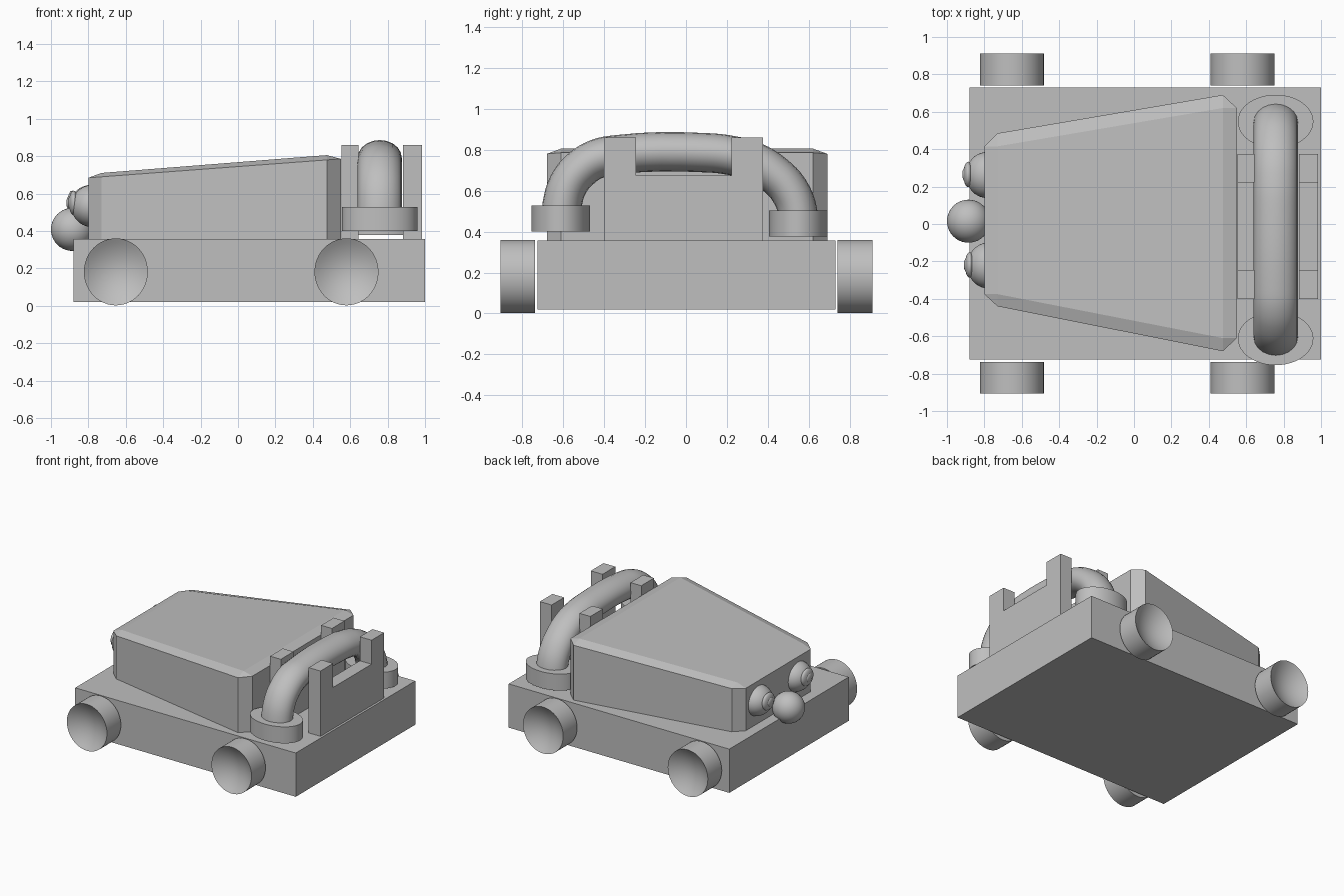
import bpy
import bmesh
from math import pi, radians
from mathutils import Matrix

old = bpy.data.objects.get("Cube")
if old:
    bpy.data.objects.remove(old, do_unlink=True)

grey = bpy.data.materials.new("plain_grey")
grey.use_nodes = True
colour = (0.52, 0.52, 0.52, 1)
grey.diffuse_color = colour
grey.node_tree.nodes["Principled BSDF"].inputs["Base Color"].default_value = colour


def finish(name, bm, smooth=False):
    """Turn a bmesh into a named object."""
    bmesh.ops.recalc_face_normals(bm, faces=bm.faces)
    mesh = bpy.data.meshes.new(name)
    bm.to_mesh(mesh)
    bm.free()
    mesh.materials.append(grey)
    obj = bpy.data.objects.new(name, mesh)
    bpy.context.collection.objects.link(obj)
    if smooth:
        bpy.ops.object.select_all(action="DESELECT")
        obj.select_set(True)
        bpy.context.view_layer.objects.active = obj
        bpy.ops.object.shade_smooth_by_angle(angle=radians(35))
    return obj


def box(name, x, y, z):
    bm = bmesh.new()
    mid = [(a + b) / 2 for a, b in (x, y, z)]
    size = [b - a for a, b in (x, y, z)]
    bmesh.ops.create_cube(bm, size=1, matrix=Matrix.Translation(mid) @ Matrix.Diagonal((*size, 1)))
    return finish(name, bm)


def ball(name, centre, radii):
    bm = bmesh.new()
    turn = Matrix.Rotation(pi / 2, 4, "Y")
    bmesh.ops.create_uvsphere(bm, u_segments=40, v_segments=20, radius=1,
                              matrix=Matrix.Translation(centre) @ Matrix.Diagonal((*radii, 1)) @ turn)
    return finish(name, bm, True)


def lathe(name, profile, matrix):
    """Spin a (radius, height) profile around z, then place it."""
    bm = bmesh.new()
    verts = [bm.verts.new((r, 0, h)) for r, h in profile]
    edges = [bm.edges.new(pair) for pair in zip(verts, verts[1:])]
    bmesh.ops.spin(bm, geom=verts + edges, cent=(0, 0, 0), axis=(0, 0, 1),
                   angle=2 * pi, steps=48, use_merge=True)
    bmesh.ops.remove_doubles(bm, verts=bm.verts, dist=1e-5)
    bmesh.ops.transform(bm, matrix=matrix, verts=bm.verts)
    return finish(name, bm, True)


# Base slab
box("base", (-0.88, 1.0), (-0.725, 0.73), (0.02, 0.357))

# Four wheels with dished outer faces
dish = [(i / 8, 0.085 - 0.06 * (1 - (i / 8) ** 2)) for i in range(9)]
wheel_profile = dish + [(1, -0.085), (0, -0.085)]
for x_name, x in (("right", -0.653), ("left", 0.58)):
    for y_name, y, turn in (("front", -0.822, pi / 2), ("back", 0.826, -pi / 2)):
        lathe(f"{y_name}_{x_name}_wheel", wheel_profile,
              Matrix.Translation((x, y, 0.181)) @ Matrix.Diagonal((0.171, 1, 0.179, 1))
              @ Matrix.Rotation(turn, 4, "X"))

# Wedge hood: chamfered outline, sloping sides and a sloping top
outline = [(-0.8, -0.375), (-0.73, -0.44), (0.475, -0.68), (0.55, -0.61),
           (0.55, 0.62), (0.475, 0.69), (-0.73, 0.485), (-0.8, 0.415)]
crown = [(-0.73, -0.375), (0.475, -0.61), (0.475, 0.62), (-0.73, 0.415)]
bm = bmesh.new()
low = [bm.verts.new((x, y, 0.34)) for x, y in outline]
rim = [bm.verts.new((x, y, 0.684 + 0.075 * (x + 0.8))) for x, y in outline]
top = [bm.verts.new((x, y, 0.71 + 0.079 * (x + 0.73))) for x, y in crown]
bm.faces.new(low)
bm.faces.new(top)
for i in range(8):
    j = (i + 1) % 8
    bm.faces.new((low[i], low[j], rim[j], rim[i]))
for k in range(4):
    a, b = 2 * k, 2 * k + 1
    bm.faces.new((rim[a], rim[b], top[k]))
    bm.faces.new((rim[b], rim[(b + 1) % 8], top[(k + 1) % 4], top[k]))
finish("hood", bm)

# Nose and the two lamps with raised centres
ball("nose", (-0.885, 0.015, 0.408), (0.115, 0.115, 0.115))
for name, y, shift in (("back", 0.262, 0), ("front", -0.222, 0.008)):
    ball(f"{name}_lamp", (-0.785 + shift, y, 0.533), (0.115, 0.123, 0.113))
    ball(f"{name}_lamp_centre", (-0.887 + shift, y + 0.003, 0.55), (0.025, 0.068, 0.065))
    ball(f"{name}_lamp_tip", (-0.905 + shift, y + 0.003, 0.55), (0.013, 0.035, 0.033))

# Two notched brackets, each a low wall with two posts
for name, x in (("inner", (0.553, 0.645)), ("outer", (0.883, 0.983))):
    box(f"{name}_bracket_wall", x, (-0.245, 0.222), (0.35, 0.675))
    box(f"{name}_bracket_front_post", x, (-0.4, -0.245), (0.35, 0.86))
    box(f"{name}_bracket_back_post", x, (0.222, 0.375), (0.35, 0.86))

# Oval collars at the pipe ends
for name, y, z in (("front", -0.612, 0.4), ("back", 0.548, 0.377)):
    lathe(f"{name}_pipe_collar", [(0, 0), (1, 0), (1, 0.127), (0, 0.127)],
          Matrix.Translation((0.757, y, z)) @ Matrix.Diagonal((0.202, 0.143, 1, 1)))

# Arched pipe swept along a path
path = [(-0.612, 0.42), (-0.605, 0.53), (-0.575, 0.63), (-0.515, 0.705), (-0.435, 0.755),
        (-0.34, 0.775), (0.1, 0.785), (0.22, 0.772), (0.33, 0.742), (0.43, 0.68),
        (0.505, 0.6), (0.545, 0.5), (0.55, 0.4)]
curve = bpy.data.curves.new("pipe", "CURVE")
curve.dimensions = "3D"
curve.bevel_depth = 0.096
curve.bevel_resolution = 8
curve.use_fill_caps = True
curve.resolution_u = 4
spline = curve.splines.new("BEZIER")
spline.bezier_points.add(len(path) - 1)
for point, (y, z) in zip(spline.bezier_points, path):
    point.co = (0, y, z)
    point.handle_left_type = point.handle_right_type = "AUTO"
curve.materials.append(grey)
pipe = bpy.data.objects.new("pipe", curve)
pipe.location.x = 0.758
pipe.scale.x = 1.23
bpy.context.collection.objects.link(pipe)
